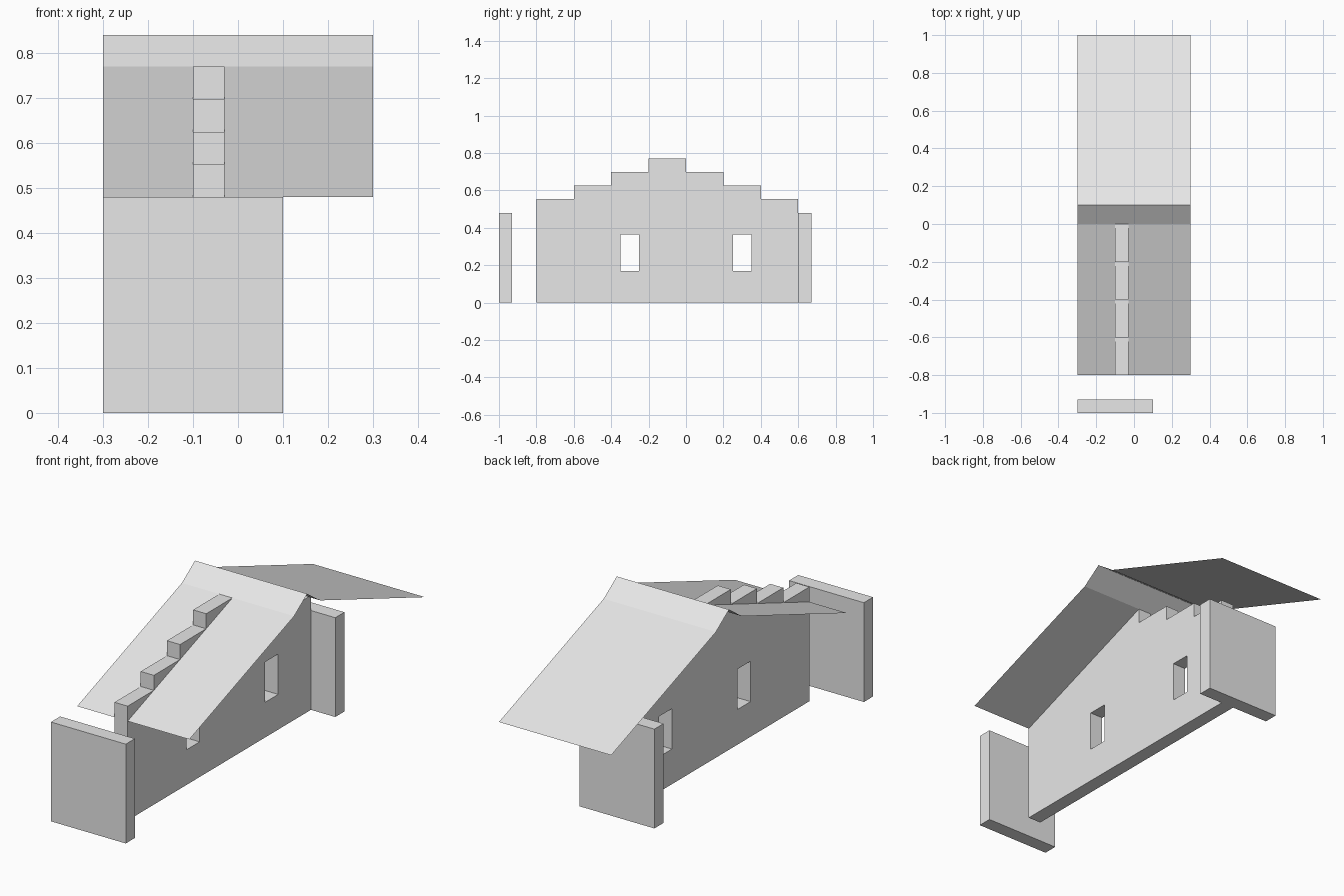
import bpy
import bmesh

default = bpy.data.objects.get("Cube")
if default:
    bpy.data.objects.remove(default, do_unlink=True)

plaster = bpy.data.materials.new("light_grey")
plaster.use_nodes = True
grey = (0.8, 0.8, 0.8, 1)
plaster.diffuse_color = grey
plaster.node_tree.nodes["Principled BSDF"].inputs["Base Color"].default_value = grey


def finish(name, bm):
    mesh = bpy.data.meshes.new(name)
    bm.to_mesh(mesh)
    bm.free()
    mesh.materials.append(plaster)
    obj = bpy.data.objects.new(name, mesh)
    bpy.context.collection.objects.link(obj)
    return obj


def prism(name, profile, x0, x1):
    """Extrude a closed (y, z) profile from x0 to x1."""
    bm = bmesh.new()
    face = bm.faces.new([bm.verts.new((x0, y, z)) for y, z in profile])
    result = bmesh.ops.extrude_face_region(bm, geom=[face])
    moved = [v for v in result["geom"] if isinstance(v, bmesh.types.BMVert)]
    bmesh.ops.translate(bm, verts=moved, vec=(x1 - x0, 0, 0))
    bmesh.ops.recalc_face_normals(bm, faces=bm.faces)
    return finish(name, bm)


def box(name, x0, x1, y0, y1, z0, z1):
    return prism(name, [(y0, z0), (y1, z0), (y1, z1), (y0, z1)], x0, x1)


EAVE, RISE, TREAD = 0.48, 0.0725, 0.2

# Central wall with a stepped gable
profile = [(0.6, 0), (-0.8, 0)]
levels = [1, 2, 3, 4, 3, 2, 1]
for i, level in enumerate(levels):
    y = -0.8 + i * TREAD
    z = EAVE + level * RISE
    profile += [(y, z), (y + TREAD, z)]
wall = prism("stepped_wall", profile, -0.1, -0.03)

# Two window openings through the wall
for y in (-0.3, 0.3):
    cutter = box("window_cutter", -0.2, 0.1, y - 0.05, y + 0.05, 0.17, 0.365)
    cutter.hide_render = True
    cut = wall.modifiers.new("window", "BOOLEAN")
    cut.object = cutter
    cut.solver = "EXACT"
    bpy.context.view_layer.objects.active = wall
    bpy.ops.object.modifier_apply(modifier=cut.name)
    bpy.data.objects.remove(cutter, do_unlink=True)

# End walls
box("front_end_wall", -0.3, 0.1, -1, -0.93, 0, EAVE)
box("back_end_wall", -0.3, 0.1, 0.6, 0.67, 0, EAVE)

# Thin roof sheet with a steeper raised ridge
bm = bmesh.new()
line = [(-0.8, EAVE), (0, 0.77), (0.1, 0.84), (0.2, 0.77), (1, EAVE)]
rows = [[bm.verts.new((x, y, z)) for x in (-0.3, 0.3)] for y, z in line]
for a, b in zip(rows, rows[1:]):
    bm.faces.new([a[0], a[1], b[1], b[0]])
finish("roof", bm)
